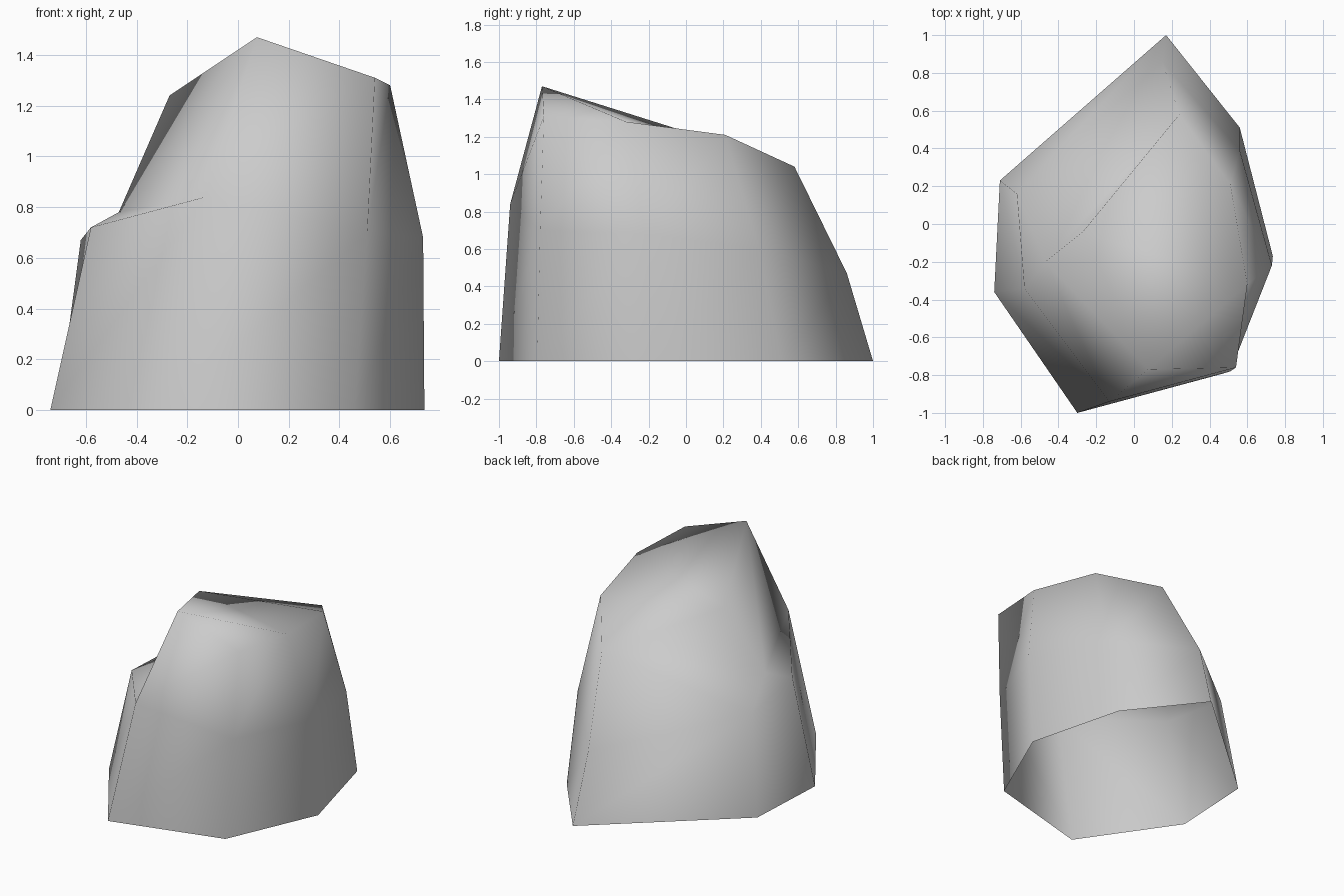
import bpy, bmesh

if "Cube" in bpy.data.objects:
    bpy.data.objects.remove(bpy.data.objects["Cube"])

# Open lower rim, middle ring and top points, anticlockwise from the back tip
base = [(.17, 1, 0), (-.71, .23, 0), (-.74, -.36, 0), (-.30, -1, 0),
        (.46, -.795, 0), (.735, -.17, 0), (.56, .51, 0)]
middle = [(.15, .86, .47), (-.62, .16, .67), (-.58, -.34, .72), (-.13, -.94, .84),
          (.51, -.78, .70), (.73, -.22, .68), (.56, .39, .60)]
top = [(.24, .58, 1.04), (-.27, -.04, 1.24), (-.47, -.2, .78), (.075, -.77, 1.47),
       (.54, -.76, 1.31), (.60, -.32, 1.28), (.51, .21, 1.21)]

bm = bmesh.new()
b, m, t = [[bm.verts.new(p) for p in ring] for ring in (base, middle, top)]

# Side walls, open underneath
for i in range(7):
    j = (i + 1) % 7
    bm.faces.new((b[i], b[j], m[j], m[i]))
    if i in (0, 3, 4, 5, 6) and i != 0:
        bm.faces.new((m[i], m[j], t[j], t[i]))

# Dented ledge on the left
bm.faces.new((m[0], m[1], t[0]))
bm.faces.new((m[1], t[2], t[0]))
bm.faces.new((t[2], t[1], t[0]))
bm.faces.new((m[1], m[2], t[2]))
bm.faces.new((m[2], m[3], t[2]))
bm.faces.new((m[3], t[3], t[2]))

# Sloping top
for a, c, d in ((1, 2, 3), (3, 4, 5), (1, 3, 5), (1, 5, 6), (0, 1, 6)):
    bm.faces.new((t[a], t[c], t[d]))

bmesh.ops.recalc_face_normals(bm, faces=bm.faces)
for f in bm.faces:
    f.smooth = True

mesh = bpy.data.meshes.new("rock")
bm.to_mesh(mesh)
bm.free()

# Stone colour
stone = bpy.data.materials.new("grey stone")
stone.diffuse_color = (.6, .6, .6, 1)
stone.use_nodes = True
stone.node_tree.nodes["Principled BSDF"].inputs["Base Color"].default_value = stone.diffuse_color
mesh.materials.append(stone)
rock = bpy.data.objects.new("rock", mesh)
bpy.context.collection.objects.link(rock)
